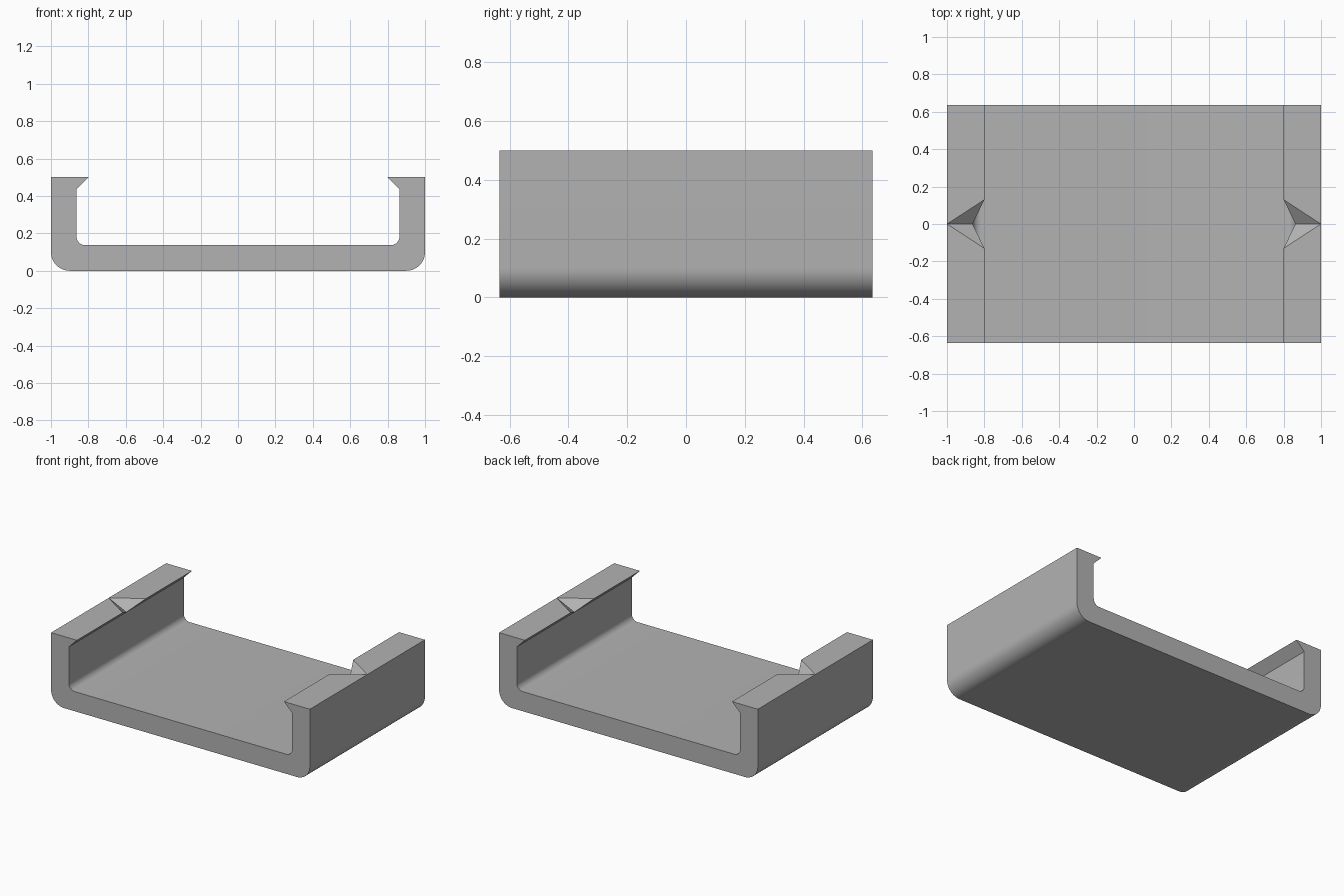
import bpy, bmesh, math
from mathutils import Vector

if "Cube" in bpy.data.objects:
    bpy.data.objects.remove(bpy.data.objects["Cube"])

HALF_DEPTH, HEIGHT = 0.635, 0.5
WALL, FLOOR, LIP = 0.863, 0.137, 0.80

grey = bpy.data.materials.new("light grey")
grey.diffuse_color = (0.45, 0.45, 0.45, 1)
grey.use_nodes = True
grey.node_tree.nodes["Principled BSDF"].inputs["Base Color"].default_value = grey.diffuse_color


def arc(cx, cz, r, a0, a1, n):
    """Points along a fillet, angles in degrees."""
    return [(cx + r * math.cos(math.radians(a0 + (a1 - a0) * i / n)),
             cz + r * math.sin(math.radians(a0 + (a1 - a0) * i / n))) for i in range(n + 1)]


def make_object(name, bm):
    bmesh.ops.recalc_face_normals(bm, faces=bm.faces)
    mesh = bpy.data.meshes.new(name)
    bm.to_mesh(mesh)
    bm.free()
    obj = bpy.data.objects.new(name, mesh)
    bpy.context.collection.objects.link(obj)
    return obj


# Channel: mirrored cross-section pulled along y
half = arc(0.9, 0.1, 0.1, -90, 0, 12)
half += [(1, HEIGHT), (LIP, HEIGHT), (WALL, HEIGHT - (WALL - LIP))]
half += arc(WALL - 0.045, FLOOR + 0.045, 0.045, 0, -90, 10)
profile = half + [(-x, z) for x, z in reversed(half)]
bm = bmesh.new()
face = bm.faces.new([bm.verts.new((x, -HALF_DEPTH, z)) for x, z in profile])
pulled = bmesh.ops.extrude_face_region(bm, geom=[face])["geom"]
bmesh.ops.translate(bm, vec=(0, 2 * HALF_DEPTH, 0),
                    verts=[v for v in pulled if isinstance(v, bmesh.types.BMVert)])
channel = make_object("clip_channel", bm)
channel.data.materials.append(grey)

# V-shaped notches through both lips, tapering to a point at the outer edge
for side, label in ((1, "right"), (-1, "left")):
    tip = Vector((0.9995, 0, HEIGHT))
    keel = Vector((LIP, 0, HEIGHT - (1 - LIP) * (WALL - LIP) / (1 - WALL)))
    rims = [keel + 1.3 * (Vector((LIP, s * 0.13, HEIGHT)) - keel) for s in (1, -1)]
    points = [tip] + [tip + 1.5 * (p - tip) for p in (keel, *rims)]
    bm = bmesh.new()
    v = [bm.verts.new((p.x * side, p.y, p.z)) for p in points]
    for ids in ((0, 1, 2), (0, 3, 1), (0, 2, 3), (1, 3, 2)):
        bm.faces.new([v[i] for i in ids])
    cutter = make_object(label + "_notch_cutter", bm)
    cutter.data.materials.append(grey)
    cutter.hide_render = True
    cutter.hide_set(True)
    cut = channel.modifiers.new(label + "_notch", 'BOOLEAN')
    cut.operation, cut.solver, cut.object = 'DIFFERENCE', 'EXACT', cutter

# Bake the notches, then smooth only the fillets
bpy.context.view_layer.objects.active = channel
channel.select_set(True)
for name in [m.name for m in channel.modifiers]:
    bpy.ops.object.modifier_apply(modifier=name)
bpy.ops.object.shade_smooth_by_angle(angle=math.radians(20))
